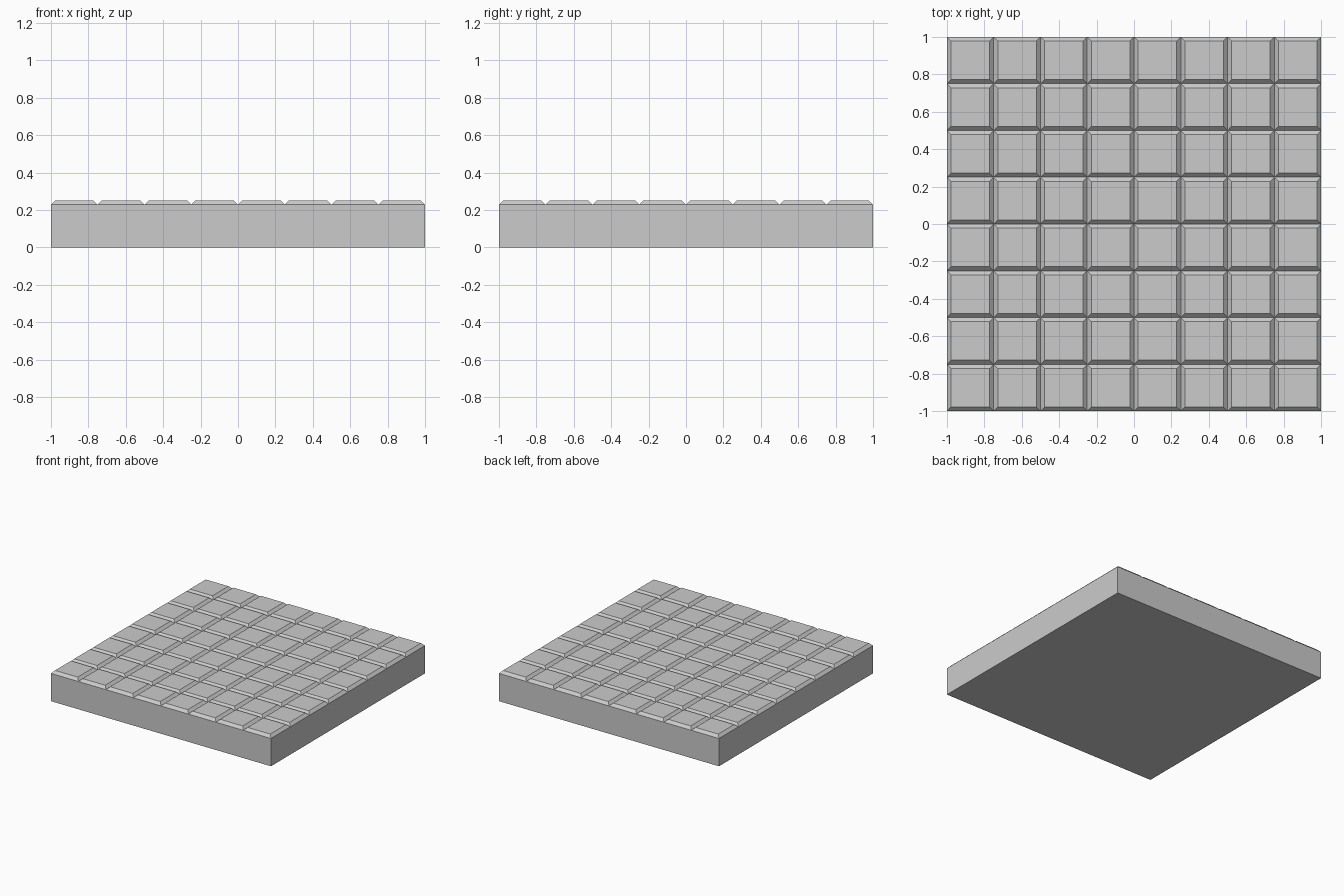
import bpy, bmesh

if "Cube" in bpy.data.objects:
    bpy.data.objects.remove(bpy.data.objects["Cube"])

TILES = 8        # tiles per side
HEIGHT = 0.25    # overall height
BEVEL = 0.022    # chamfer width and depth around each tile

bm = bmesh.new()

# Grid of tiles at groove level
bmesh.ops.create_grid(bm, x_segments=TILES, y_segments=TILES, size=1.0)
bmesh.ops.translate(bm, verts=bm.verts[:], vec=(0, 0, HEIGHT - BEVEL))
tiles = bm.faces[:]
rim = [e for e in bm.edges if e.is_boundary]

# Side walls and bottom
walls = bmesh.ops.extrude_edge_only(bm, edges=rim)["geom"]
for v in walls:
    if isinstance(v, bmesh.types.BMVert):
        v.co.z = 0.0
bottom_edges = [e for e in walls if isinstance(e, bmesh.types.BMEdge)
                and all(v.co.z == 0.0 for v in e.verts)]
bmesh.ops.contextual_create(bm, geom=bottom_edges)
bmesh.ops.recalc_face_normals(bm, faces=bm.faces[:])

# Raised chamfered top of each tile
bmesh.ops.inset_individual(bm, faces=tiles, thickness=BEVEL, depth=0.0,
                           use_even_offset=True)
for v in {v for f in tiles for v in f.verts}:
    v.co.z = HEIGHT

mesh = bpy.data.meshes.new("tiled_slab")
bm.to_mesh(mesh)
bm.free()
slab = bpy.data.objects.new("tiled_slab", mesh)
bpy.context.collection.objects.link(slab)
